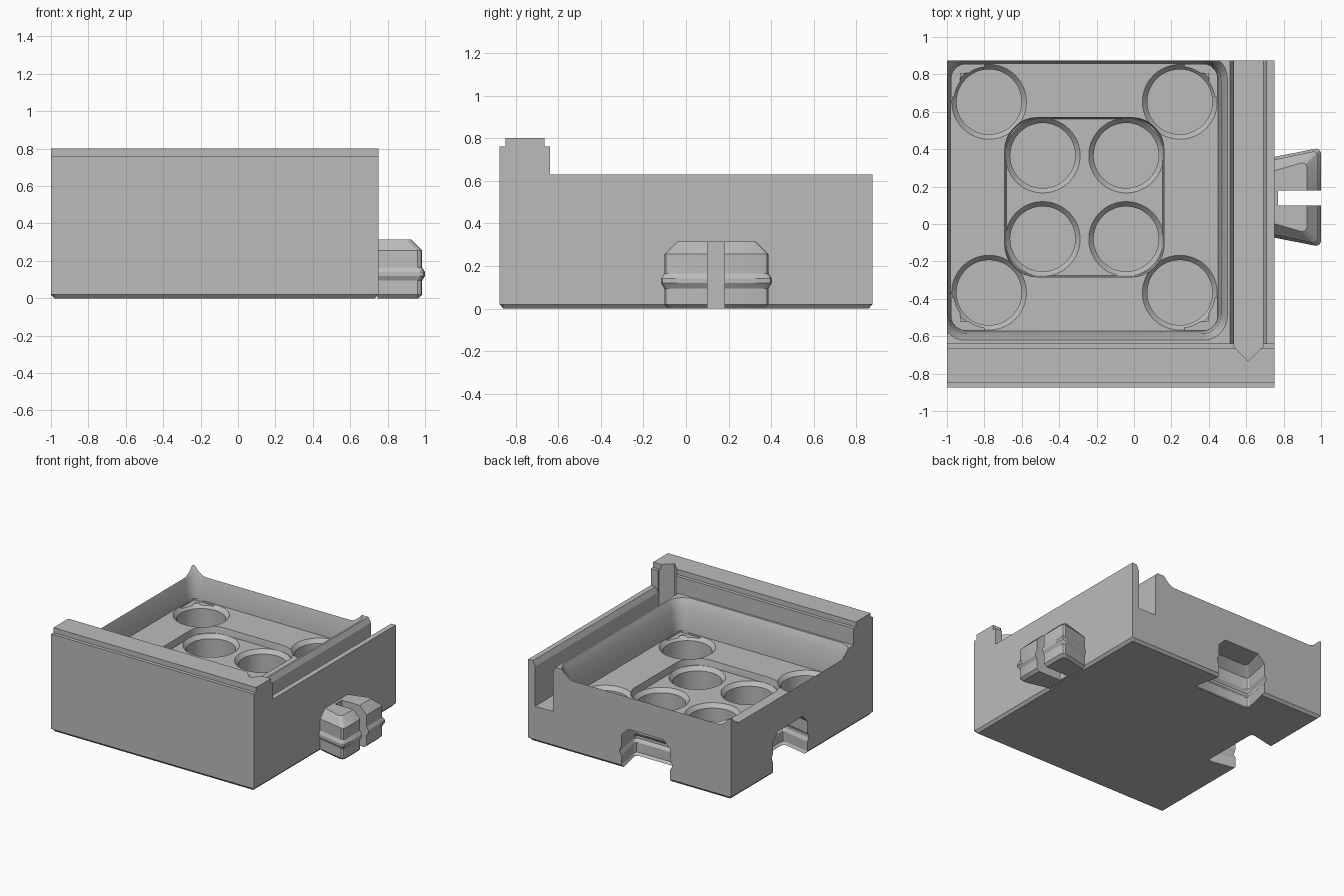
import bpy, bmesh, math
from mathutils import Matrix, Vector

if "Cube" in bpy.data.objects:
    bpy.data.objects.remove(bpy.data.objects["Cube"], do_unlink=True)

CX, CY = -0.265, 0.143          # centre of the square pocket
TOP, FLOOR, RECESS = 0.63, 0.385, 0.335

grey = bpy.data.materials.new("plain grey")
grey.use_nodes = True
grey.diffuse_color = (0.5, 0.5, 0.5, 1)
grey.node_tree.nodes["Principled BSDF"].inputs["Base Color"].default_value = (0.5, 0.5, 0.5, 1)


def loft(name, rings, matrix=Matrix()):
    """Closed solid through a list of equal-length point loops."""
    bm = bmesh.new()
    loops = [[bm.verts.new(matrix @ Vector(p)) for p in ring] for ring in rings]
    n = len(loops[0])
    for a, b in zip(loops, loops[1:]):
        for i in range(n):
            j = (i + 1) % n
            bm.faces.new((a[i], a[j], b[j], b[i]))
    bm.faces.new(loops[0][::-1])
    bm.faces.new(loops[-1])
    bmesh.ops.recalc_face_normals(bm, faces=bm.faces)
    mesh = bpy.data.meshes.new(name)
    bm.to_mesh(mesh)
    bm.free()
    obj = bpy.data.objects.new(name, mesh)
    bpy.context.collection.objects.link(obj)
    mesh.materials.append(grey)
    return obj


def flat(points, z):
    return [(x, y, z) for x, y in points]


def circle(x, y, r, z, n=48):
    return [(x + r * math.cos(t * math.tau / n), y + r * math.sin(t * math.tau / n), z)
            for t in range(n)]


def rounded_square(half, r, z, n=8):
    ring = []
    for q, (sx, sy) in enumerate(((1, 1), (-1, 1), (-1, -1), (1, -1))):
        for k in range(n + 1):
            a = (q + k / n) * math.pi / 2
            ring.append((CX + sx * (half - r) + r * math.cos(a),
                         CY + sy * (half - r) + r * math.sin(a), z))
    return ring


def cut(target, cutter):
    mod = target.modifiers.new("cut", "BOOLEAN")
    mod.operation = "DIFFERENCE"
    mod.solver = "EXACT"
    mod.object = cutter
    bpy.context.view_layer.objects.active = target
    bpy.ops.object.modifier_apply(modifier=mod.name)
    bpy.data.objects.remove(cutter, do_unlink=True)


def box(name, x0, x1, y0, y1, z0, z1):
    pts = [(x0, y0), (x1, y0), (x1, y1), (x0, y1)]
    return loft(name, [flat(pts, z0), flat(pts, z1)])


def dovetail(name, grow, root, matrix=Matrix(), z_low=0.0):
    """Flared tab pointing along +x, with a ridge round its middle and a chamfered top."""
    levels = [(z_low, grow - 0.02), (0.02, grow), (0.095, grow), (0.12, grow + 0.015),
              (0.14, grow + 0.015), (0.165, grow), (0.255, grow), (0.315, grow - 0.06)]
    rings = []
    for z, o in levels:
        tip, c = 0.985 + o, 0.025
        half = [(root, 0.2 + o), (tip - c, 0.245 + o), (tip - c * 0.3, 0.245 + o - c * 0.3),
                (tip, 0.245 + o - c)]
        rings.append(flat(half + [(x, -y) for x, y in half[::-1]], z))
    return loft(name, rings, matrix)


# Block with a stepped front wall: end profile swept along x
profile = [(-0.875, 0.02), (-0.875, 0.76), (-0.848, 0.76), (-0.848, 0.8), (-0.665, 0.8),
           (-0.665, 0.76), (-0.638, 0.76), (-0.638, TOP), (0.875, TOP), (0.875, 0.02),
           (0.857, 0), (-0.857, 0)]
tray = loft("tray_block", [[(x, y, max(z, low)) for y, z in profile]
                           for x, low in ((-1, 0.02), (-0.982, 0), (0.732, 0), (0.75, 0.02))])

# Main pocket, open-edged at the back and left, with a sloped rim
cut(tray, loft("pocket_cutter", [rounded_square(0.715, 0.09, FLOOR),
                                 rounded_square(0.73, 0.105, 0.56),
                                 rounded_square(0.765, 0.13, TOP + 0.001),
                                 rounded_square(0.765, 0.13, TOP + 0.004)]))

# Shallow square recess in the pocket floor
cut(tray, loft("recess_cutter", [rounded_square(0.418, 0.165, RECESS),
                                 rounded_square(0.43, 0.177, FLOOR + 0.02)]))

# Corner and centre holes with chamfered mouths, plus corner reliefs
for sx in (-1, 1):
    for sy in (-1, 1):
        for d, z in ((0.51, FLOOR), (0.223, RECESS)):
            x, y = CX + sx * d, CY + sy * d
            cut(tray, loft("hole_cutter", [circle(x, y, 0.174, 0.1), circle(x, y, 0.174, z - 0.03),
                                           circle(x, y, 0.2, z), circle(x, y, 0.2, z + 0.004)]))
        ell = [(0.71, 0.71), (0.535, 0.71), (0.535, 0.665), (0.665, 0.665), (0.665, 0.535),
               (0.71, 0.535)]
        ell = [(CX + sx * x, CY + sy * y) for x, y in ell]
        cut(tray, loft("relief_cutter", [flat(ell, FLOOR - 0.012), flat(ell, FLOOR + 0.01)]))

# Deep side groove with a pointed end and bevelled mouth
groove = [(0.535, 0.9), (0.535, -0.655), (0.61, -0.732), (0.69, -0.655), (0.69, 0.9)]
cut(tray, loft("groove_cutter", [flat(groove, 0.28), flat(groove, 0.9)]))
mouth = [(0.513, 0.9), (0.513, -0.638), (0.71, -0.638), (0.71, 0.9)]
inner = [(0.535, 0.9), (0.535, -0.638), (0.69, -0.638), (0.69, 0.9)]
cut(tray, loft("mouth_cutter", [flat(inner, 0.59), flat(mouth, TOP + 0.001), flat(mouth, 0.66)]))

# Matching sockets in the left-hand and back faces
left_place = Matrix.Translation((-1.75, CY, 0))
back_place = (Matrix.Translation((CX, 0.875, 0)) @ Matrix.Rotation(-math.pi / 2, 4, "Z")
              @ Matrix.Translation((-0.75, 0, 0)))
for place in (left_place, back_place):
    cut(tray, dovetail("socket_cutter", 0.01, 0.745, place, -0.01))

# Split connector tab on the right-hand face
tab = dovetail("connector_tab", 0.0, 0.745, Matrix.Translation((0, CY, 0)))
cut(tab, box("slit_cutter", 0.77, 1.1, 0.1, 0.18, -0.1, 0.5))

for obj in (tray, tab):
    bpy.ops.object.select_all(action="DESELECT")
    obj.select_set(True)
    bpy.context.view_layer.objects.active = obj
    bpy.ops.object.shade_smooth_by_angle(angle=math.radians(25))
